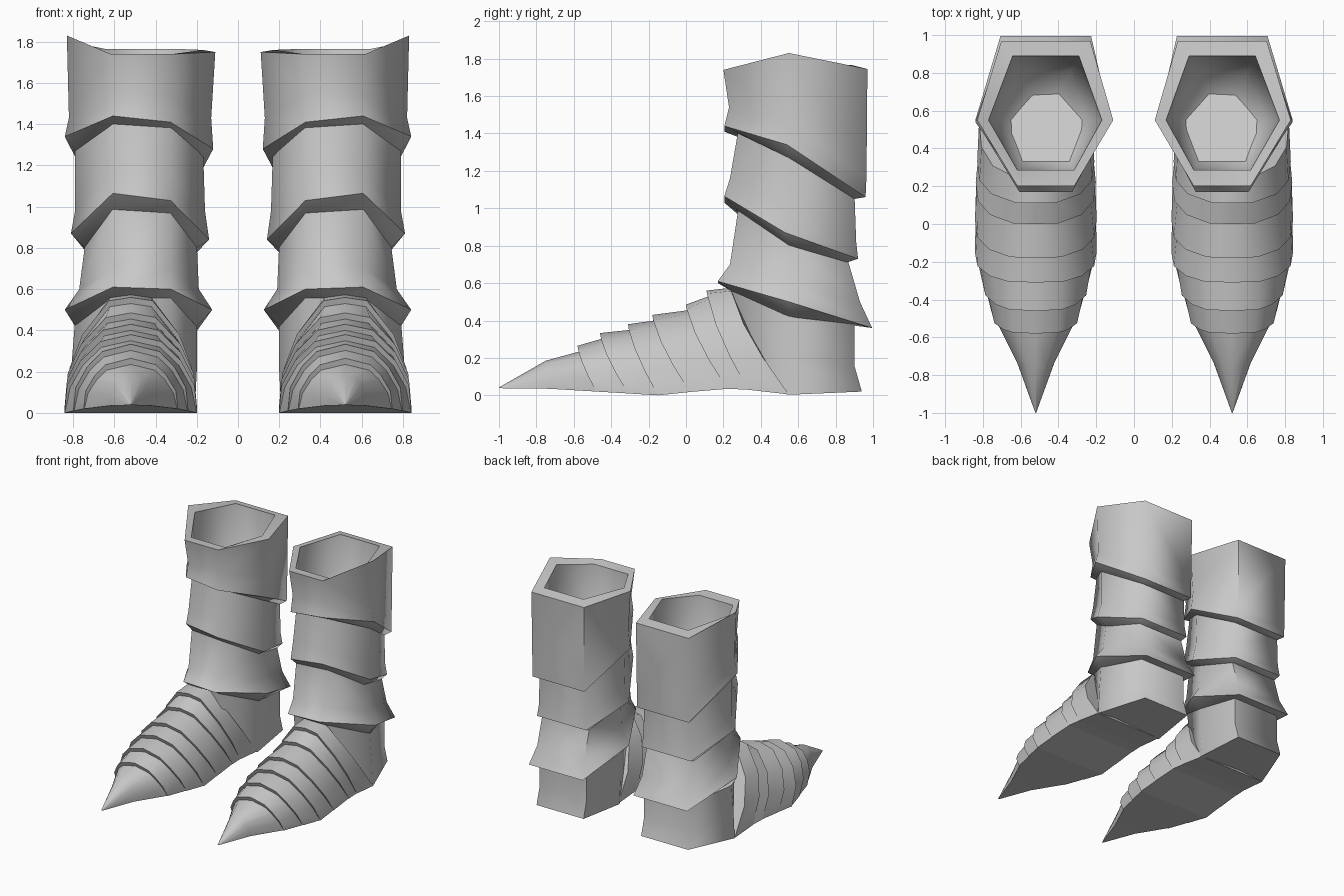
import bpy, bmesh, math

old = bpy.data.objects.get("Cube")
if old:
    bpy.data.objects.remove(old, do_unlink=True)

steel = bpy.data.materials.new("grey_steel")
steel.use_nodes = True
GREY = (0.58, 0.58, 0.58, 1)
steel.diffuse_color = GREY
steel.node_tree.nodes["Principled BSDF"].inputs["Base Color"].default_value = GREY


def loft(name, rings, crisp=45):
    """Skin closed rings in order, cap both ends, mirror to the other boot.
    Edges along a ring may be crisp; edges between rings stay smooth."""
    bm = bmesh.new()
    loops = [[bm.verts.new(p) for p in ring] for ring in rings]
    n = len(rings[0])
    between = []
    for a, b in zip(loops, loops[1:]):
        for i in range(n):
            j = (i + 1) % n
            bm.faces.new((a[i], a[j], b[j], b[i]))
        between += [bm.edges.get((v, w)) for v, w in zip(a, b)]
    bm.faces.new(loops[0])
    bm.faces.new(loops[-1])
    bmesh.ops.recalc_face_normals(bm, faces=bm.faces)
    for face in bm.faces:
        face.smooth = True
    for edge in set(bm.edges) - set(between):
        edge.smooth = edge.calc_face_angle(0) < math.radians(crisp)
    # The outer rows of a flat sole meet it at a hard corner
    for edge in between:
        edge.smooth = edge.calc_face_angle(0) < math.radians(75)
    mesh = bpy.data.meshes.new(name)
    bm.to_mesh(mesh)
    bm.free()
    mesh.materials.append(steel)
    obj = bpy.data.objects.new(name, mesh)
    bpy.context.collection.objects.link(obj)
    obj.modifiers.new("other_boot", "MIRROR").use_mirror_merge = False


def hexagon(x_in, x_out, front, side, back, fw=0.14, bw=0.21, drop=0.0, tip=0.0):
    """Six-sided ring; front, side and back are (y, z) pairs.
    drop and tip lower the inner side and inner front corners."""
    c = 0.467
    return [(c - fw, front[0], front[1] - tip), (c + fw, *front),
            (x_out, *side), (c + bw, *back), (c - bw, *back),
            (x_in, side[0], side[1] - drop)]


# Leg plates, each flaring to a slanted lip that turns under
loft("cuff", [
    hexagon(.45, .49, (.54, 1.18), (.56, 1.18), (.58, 1.18), .01, .01),
    hexagon(.35, .59, (.45, 1.22), (.56, 1.22), (.69, 1.22), .06, .07),
    hexagon(.25, .69, (.36, 1.32), (.55, 1.32), (.80, 1.32), .11, .13),
    hexagon(.19, .75, (.30, 1.48), (.55, 1.48), (.86, 1.48), .14, .165),
    hexagon(.17, .77, (.285, 1.73), (.55, 1.79), (.89, 1.765), .15, .175, .03),
    hexagon(.11, .83, (.20, 1.74), (.55, 1.83), (.97, 1.745), .15, .235, .08),
    hexagon(.13, .82, (.23, 1.54), (.55, 1.43), (.965, 1.17), bw=.23),
    hexagon(.12, .84, (.205, 1.44), (.54, 1.34), (.96, 1.06), bw=.23, drop=.06, tip=.03),
    hexagon(.17, .79, (.28, 1.40), (.55, 1.27), (.90, 1.05), drop=.03, tip=.02),
])
loft("calf_plate", [
    hexagon(.17, .79, (.28, 1.42), (.55, 1.30), (.90, 1.10)),
    hexagon(.16, .79, (.235, 1.16), (.55, .98), (.91, .82)),
    hexagon(.14, .81, (.205, 1.065), (.53, .87), (.92, .73), bw=.22, drop=.03, tip=.035),
    hexagon(.20, .74, (.28, .985), (.55, .80), (.86, .71), tip=.02),
])
loft("ankle_plate", [
    hexagon(.20, .74, (.28, 1.00), (.55, .83), (.86, .74)),
    hexagon(.19, .77, (.235, .70), (.55, .60), (.93, .50)),
    hexagon(.125, .84, (.17, .61), (.55, .50), (.995, .36), bw=.24, tip=.01),
    hexagon(.20, .79, (.24, .56), (.55, .42), (.90, .38)),
])
loft("heel", [
    hexagon(.20, .79, (.24, .59), (.55, .45), (.90, .40)),
    hexagon(.20, .81, (.28, .30), (.55, .20), (.90, .16)),
    hexagon(.21, .82, (.30, .06), (.55, .003), (.94, .02)),
])


def arch(y_top, z_top, y_sole, z_sole, half, t, shrink=1.0):
    """Section curving back to the sole; t goes from flat topped to peaked."""
    side = [(1, 0), (.96, .35), (.76, .66), (.34 + .2 * t, .97 - .1 * t)]
    shape = side + [(0, 1)] + [(-x, z) for x, z in reversed(side)]
    return [(.52 + x * half * (shrink if z else 1),
             y_top + (y_sole - y_top) * (1 - z) ** 1.4,
             z_sole + (z_top - z_sole) * z) for x, z in shape]


# Overlapping foot plates: each raised edge steps down to the next plate
edges = [(.11, .56, .33, .03, .31), (0, .485, .22, .035, .318),
         (-.18, .43, .02, .018, .322), (-.31, .38, -.15, 0, .322),
         (-.46, .333, -.31, .01, .278), (-.58, .265, -.48, .02, .228)]
sections = [arch(.24, .575, .55, .005, .30, 0)]
for i, (yt, zt, ys, zs, half) in enumerate(edges):
    t = i / (len(edges) - 1)
    sections.append(arch(yt, zt, ys, zs, half, t))
    sections.append(arch(yt + .012, zt - .03, ys + .004, zs, half - .003, t, .96))
# Pointed toe
sections.append(arch(-.75, .185, -.73, .035, .10, 1))
sections.append(arch(-1, .042, -.997, .038, .003, 1))
loft("foot_plates", sections)
